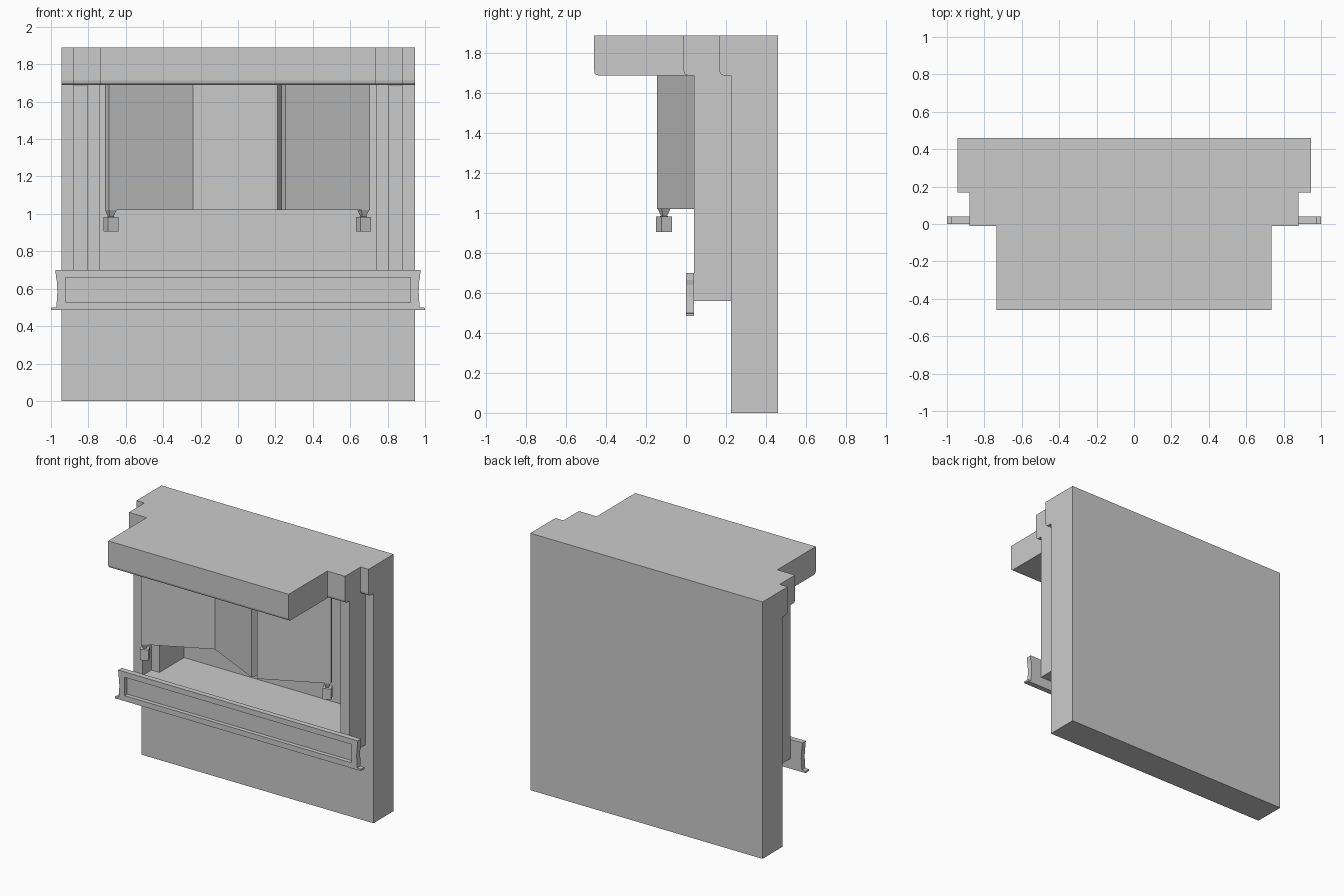
import bpy, bmesh, math
from mathutils import Vector

if "Cube" in bpy.data.objects:
    bpy.data.objects.remove(bpy.data.objects["Cube"])


def make_object(name, bm):
    bmesh.ops.recalc_face_normals(bm, faces=bm.faces[:])
    mesh = bpy.data.meshes.new(name)
    bm.to_mesh(mesh)
    bm.free()
    obj = bpy.data.objects.new(name, mesh)
    bpy.context.collection.objects.link(obj)
    return obj


def prism(name, outline, offset):
    """Extrude a closed planar outline by an offset vector."""
    bm = bmesh.new()
    face = bm.faces.new([bm.verts.new(p) for p in outline])
    out = bmesh.ops.extrude_face_region(bm, geom=[face])
    moved = [g for g in out["geom"] if isinstance(g, bmesh.types.BMVert)]
    bmesh.ops.translate(bm, vec=Vector(offset), verts=moved)
    return make_object(name, bm)


def block(name, half_x, y0, y1, z0, z1):
    pts = [(-half_x, y0, z0), (half_x, y0, z0), (half_x, y1, z0), (-half_x, y1, z0)]
    return prism(name, pts, (0, 0, z1 - z0))


def combine(target, tool, operation):
    mod = target.modifiers.new(operation.title(), 'BOOLEAN')
    mod.operation, mod.solver, mod.object = operation, 'EXACT', tool
    bpy.context.view_layer.objects.active = target
    bpy.ops.object.modifier_apply(modifier=mod.name)
    bpy.data.objects.remove(tool)


def cornice(name, half_x, front, back):
    """Cornice tier with a rounded lower front edge."""
    r, z0, z1 = 0.022, 1.69, 1.89
    prof = [(back, z1), (front, z1)]
    for i in range(4):
        a = math.radians(30 * i)
        prof.append((front + r - r * math.cos(a), z0 + r - r * math.sin(a)))
    prof.append((back, z0))
    return prism(name, [(-half_x, y, z) for y, z in prof], (2 * half_x, 0, 0))


# Main wall with raised surround and three stepped cornice tiers
body = block("wall_body", 0.945, 0.225, 0.46, 0, 1.89)
combine(body, block("surround", 0.88, 0.04, 0.30, 0.56, 1.80), 'UNION')
for half_x, front, back in [(0.945, 0.168, 0.30), (0.88, -0.012, 0.28), (0.735, -0.46, 0.26)]:
    combine(body, cornice("cornice", half_x, front, back), 'UNION')

# Stepped window niche
combine(body, block("outer_reveal", 0.805, -0.1, 0.144, 0.69, 1.69), 'DIFFERENCE')
combine(body, block("deep_niche", 0.74, -0.1, 0.43, 0.69, 1.69), 'DIFFERENCE')

# Front rail with flared foot and recessed panel
half = [(0.975, 0.70), (0.974, 0.665), (0.968, 0.64), (0.966, 0.58), (0.971, 0.50),
        (1.0, 0.498), (1.0, 0.485)]
outline = half + [(-x, z) for x, z in reversed(half)]
rail = prism("front_rail", [(x, 0.0, z) for x, z in outline], (0, 0.04, 0))
combine(rail, block("rail_recess", 0.923, -0.1, 0.03, 0.525, 0.66), 'DIFFERENCE')

# Folding shutter: three zigzag leaves
T = 0.05
NEAR, FAR = -0.145, 0.075
leaves = [((-0.69, NEAR), (-0.24, FAR)), ((-0.24, FAR), (0.21, NEAR)), ((0.255, NEAR), (0.705, FAR))]
angle = math.atan2(FAR - NEAR, 0.45)
for i, (a, b) in enumerate(leaves):
    a, b = Vector(a), Vector(b)
    d = (b - a).normalized()
    n = Vector((-d.y, d.x)) * T
    pts = [(p.x, p.y, 1.02) for p in (a, b, b + n, a + n)]
    prism(f"shutter_leaf_{i + 1}", pts, (0, 0, 0.67))


# Hanging pulls at both shutter ends
def pull(name, x, y):
    bm = bmesh.new()
    rings = []
    for size, z in [(0.046, 1.02), (0.022, 0.985), (0.06, 0.984), (0.06, 0.905)]:
        r = size / math.sqrt(2)
        ring = []
        for k in range(4):
            t = angle + math.pi / 4 + k * math.pi / 2
            ring.append(bm.verts.new((x + r * math.cos(t), y + r * math.sin(t), z)))
        rings.append(ring)
    for lo, hi in zip(rings, rings[1:]):
        for k in range(4):
            bm.faces.new((lo[k], lo[(k + 1) % 4], hi[(k + 1) % 4], hi[k]))
    bm.faces.new(rings[0])
    bm.faces.new(rings[-1])
    return make_object(name, bm)


pull("shutter_pull_left", -0.68, -0.11)
pull("shutter_pull_right", 0.67, 0.083)
